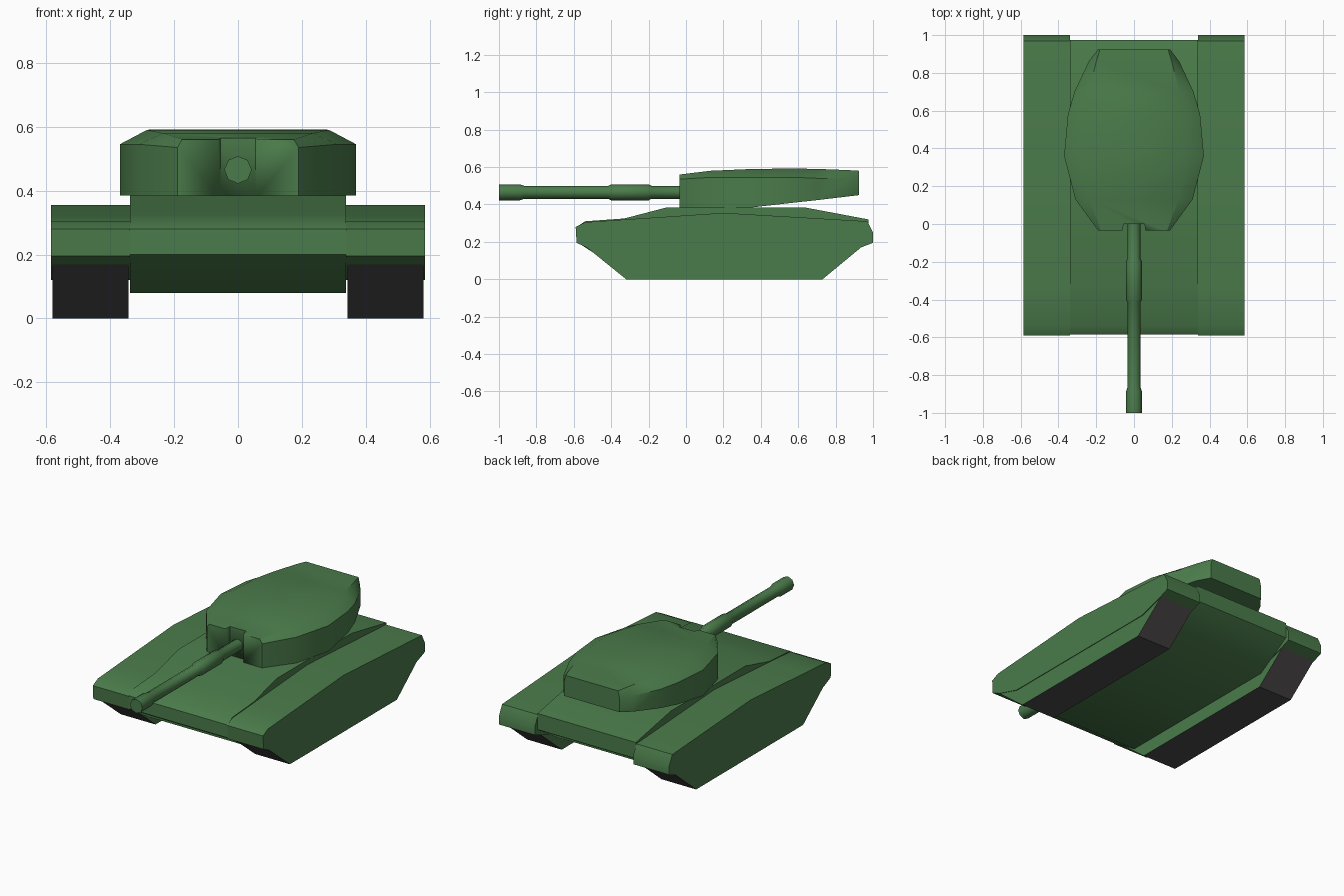
import bpy, bmesh, math
from mathutils import Matrix

if "Cube" in bpy.data.objects:
    bpy.data.objects.remove(bpy.data.objects["Cube"])


def material(name, rgb):
    m = bpy.data.materials.new(name)
    m.diffuse_color = (*rgb, 1)
    m.use_nodes = True
    m.node_tree.nodes["Principled BSDF"].inputs["Base Color"].default_value = m.diffuse_color
    return m


GREEN = material("green_paint", (0.07, 0.20, 0.07))
GREY = material("dark_track", (0.075, 0.07, 0.07))


def finish(name, bm, mats, angle=35):
    bmesh.ops.recalc_face_normals(bm, faces=bm.faces)
    me = bpy.data.meshes.new(name)
    bm.to_mesh(me)
    bm.free()
    ob = bpy.data.objects.new(name, me)
    bpy.context.collection.objects.link(ob)
    for m in mats:
        me.materials.append(m)
    bpy.ops.object.select_all(action='DESELECT')
    ob.select_set(True)
    bpy.context.view_layer.objects.active = ob
    bpy.ops.object.shade_smooth_by_angle(angle=math.radians(angle))
    return ob


def loft(rings):
    bm = bmesh.new()
    loops = [[bm.verts.new(p) for p in r] for r in rings]
    n = len(loops[0])
    for a, b in zip(loops, loops[1:]):
        for i in range(n):
            j = (i + 1) % n
            bm.faces.new((a[i], a[j], b[j], b[i]))
    bm.faces.new(loops[0])
    bm.faces.new(loops[-1])
    return bm


def prism(profile, x0, x1):
    return loft([[(x, y, z) for y, z in profile] for x in (x0, x1)])


# Hull between the tracks
hull_profile = [(-0.585, 0.20), (-0.585, 0.28), (-0.54, 0.31), (-0.33, 0.325),
                (-0.10, 0.385), (0.63, 0.385), (0.975, 0.32), (0.975, 0.22),
                (0.75, 0.08), (-0.40, 0.08)]
finish("hull", prism(hull_profile, -0.338, 0.338), [GREEN])

# Track covers and running gear, one per side
cover_profile = [(-0.585, 0.195), (-0.59, 0.28), (-0.54, 0.305), (-0.35, 0.318),
                 (0.20, 0.355), (0.97, 0.31), (1.0, 0.25), (1.0, 0.195),
                 (0.93, 0.168), (0.77, 0.12), (-0.37, 0.12), (-0.52, 0.165)]
track_profile = [(-0.555, 0.19), (-0.32, 0.0), (0.73, 0.0), (0.96, 0.19)]
for side, s in (("left", -1), ("right", 1)):
    finish(side + "_track_cover", prism(cover_profile, s * 0.338, s * 0.585), [GREEN])
    bm = prism(track_profile, s * 0.343, s * 0.581)
    bm.normal_update()
    for f in bm.faces:
        if len({round(v.co.x, 3) for v in f.verts}) > 1:
            f.material_index = 1
    finish(side + "_track", bm, [GREEN, GREY])

# Turret: stations of y, side width, bottom z, shoulder z, roof width, roof z
stations = [(-0.035, 0.19, 0.385, 0.535, 0.175, 0.56),
            (0.13, 0.31, 0.385, 0.545, 0.235, 0.58),
            (0.36, 0.37, 0.385, 0.545, 0.285, 0.59),
            (0.58, 0.35, 0.41, 0.545, 0.265, 0.592),
            (0.70, 0.315, 0.423, 0.54, 0.24, 0.59),
            (0.86, 0.24, 0.442, 0.54, 0.20, 0.584),
            (0.925, 0.19, 0.45, 0.54, 0.18, 0.58)]
rings = [[(-w, y, zb), (w, y, zb), (w, y, zs), (wt, y, zt), (-wt, y, zt), (-w, y, zs)]
         for y, w, zb, zs, wt, zt in stations]
turret = finish("turret", loft(rings), [GREEN])

# Gun slot cut into the turret front
slot = [(-0.10, 0.075), (0.0, 0.055)]
cutter = finish("slot_cutter", loft([[(-w, y, 0.35), (w, y, 0.35), (w, y, 0.65), (-w, y, 0.65)]
                                     for y, w in slot]), [GREEN])
cutter.hide_render = True
cutter.hide_viewport = True
mod = turret.modifiers.new("gun_slot", 'BOOLEAN')
mod.operation = 'DIFFERENCE'
mod.solver = 'EXACT'
mod.object = cutter
bpy.context.view_layer.objects.active = turret

# Eight-sided gun barrel with sleeve and muzzle
barrel = [(0.04, 0.035), (-0.185, 0.035), (-0.20, 0.043), (-0.40, 0.043), (-0.415, 0.035),
          (-0.865, 0.035), (-0.89, 0.043), (-1.0, 0.043)]
rings = [[(r * math.sin(k * math.pi / 4), y, 0.465 + r * math.cos(k * math.pi / 4))
          for k in range(8)] for y, r in barrel]
finish("gun_barrel", loft(rings), [GREEN], 50)
